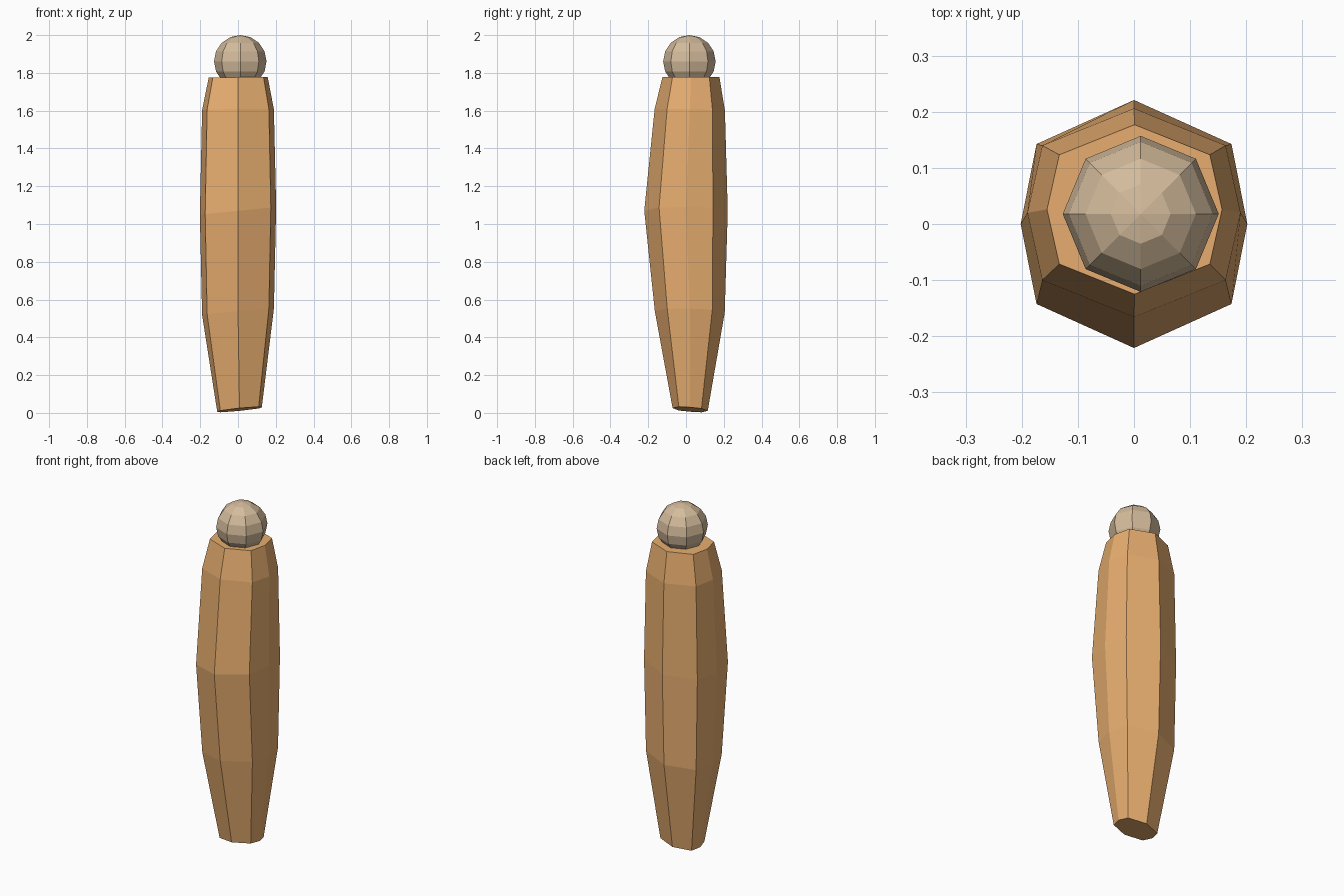
import bpy, bmesh
from mathutils import Matrix

if "Cube" in bpy.data.objects:
    bpy.data.objects.remove(bpy.data.objects["Cube"])


def material(name, color):
    m = bpy.data.materials.new(name)
    m.diffuse_color = (*color, 1)
    m.use_nodes = True
    m.node_tree.nodes["Principled BSDF"].inputs["Base Color"].default_value = m.diffuse_color
    return m


def finish(bm, name, mat):
    bmesh.ops.recalc_face_normals(bm, faces=bm.faces)
    mesh = bpy.data.meshes.new(name)
    bm.to_mesh(mesh)
    bm.free()
    mesh.materials.append(mat)
    bpy.context.collection.objects.link(bpy.data.objects.new(name, mesh))


# Eight-sided cross-section, squashed at the diagonals
SECTION = [(1, 0), (.86, .645), (0, 1), (-.86, .645),
           (-1, 0), (-.86, -.645), (0, -1), (.86, -.645)]

# Body rings: centre x, centre y, centre z, half width, half depth, z tilt along x and y
RINGS = [(.008, .022, .018, .118, .093, .10, -.08),
         (0, .020, .535, .190, .185, .09, -.02),
         (0, 0, 1.07, .202, .221, .10, 0),
         (0, .020, 1.605, .190, .186, .01, -.02),
         (.001, .026, 1.777, .156, .151, .01, 0)]

# Tapered body with capped ends
bm = bmesh.new()
loops = []
for cx, cy, cz, rx, ry, tx, ty in RINGS:
    loops.append([bm.verts.new((cx + rx * a, cy + ry * b, cz + tx * rx * a + ty * ry * b))
                  for a, b in SECTION])
for low, high in zip(loops, loops[1:]):
    for i in range(8):
        j = (i + 1) % 8
        bm.faces.new((low[i], low[j], high[j], high[i]))
bm.faces.new(loops[0])
bm.faces.new(loops[-1])
finish(bm, "body", material("orange", (.80, .42, .16)))

# Faceted round head
bm = bmesh.new()
bmesh.ops.create_uvsphere(bm, u_segments=8, v_segments=8, radius=.139,
                          matrix=Matrix.Translation((.012, .018, 1.861)))
finish(bm, "head", material("tan", (.66, .50, .33)))
